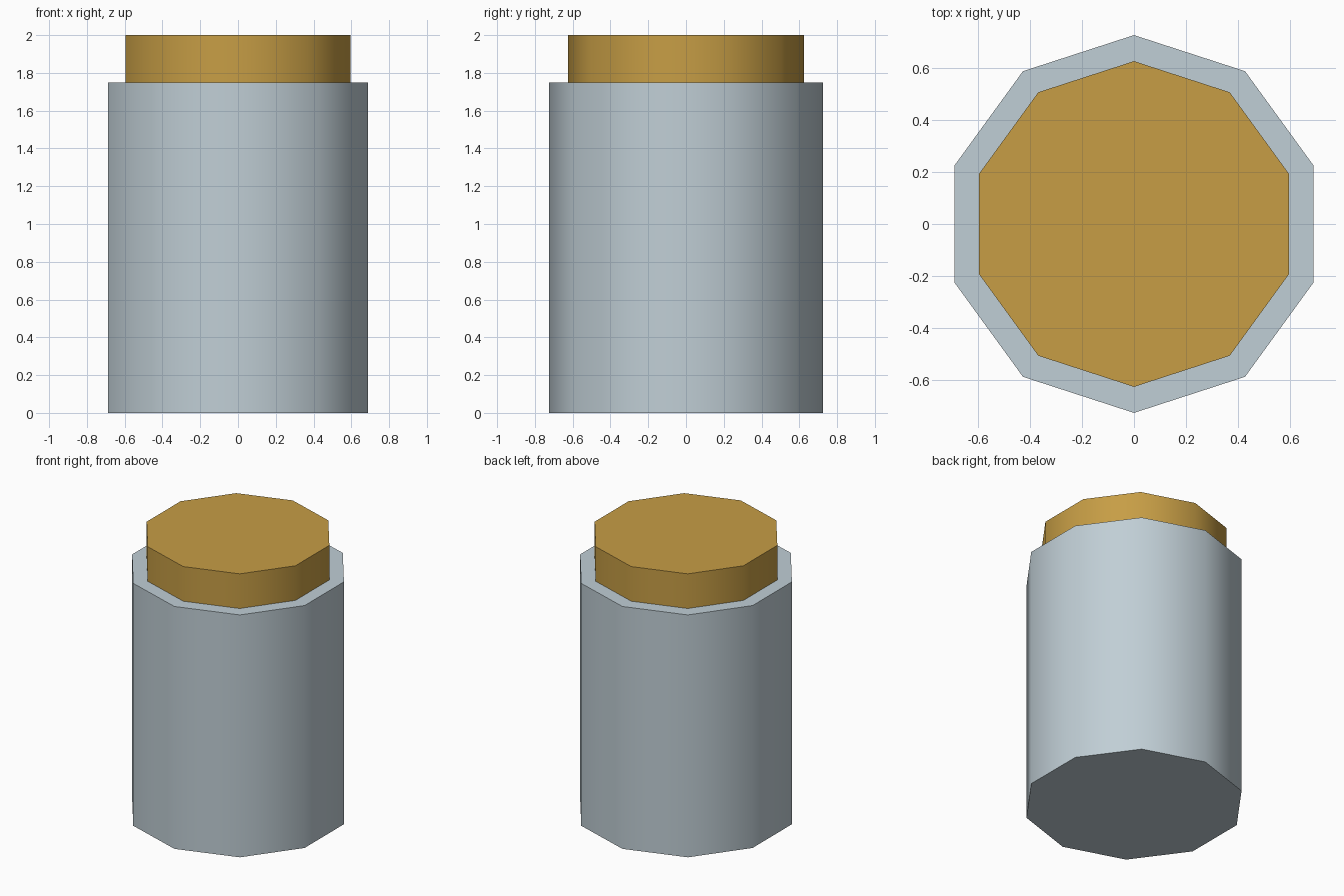
import bpy
import math

cube = bpy.data.objects.get("Cube")
if cube:
    bpy.data.objects.remove(cube, do_unlink=True)


def make_material(name, rgb):
    mat = bpy.data.materials.new(name)
    mat.use_nodes = True
    mat.diffuse_color = (*rgb, 1)
    mat.node_tree.nodes["Principled BSDF"].inputs["Base Color"].default_value = (*rgb, 1)
    return mat


def prism(name, radius, bottom, top, mat):
    """Ten-sided upright prism with smooth sides and sharp rims."""
    bpy.ops.mesh.primitive_cylinder_add(
        vertices=10, radius=radius, depth=top - bottom,
        location=(0, 0, (bottom + top) / 2))
    obj = bpy.context.object
    obj.name = name
    obj.data.materials.append(mat)
    bpy.ops.object.shade_smooth_by_angle(angle=math.radians(45))
    return obj


glass = make_material("pale blue grey", (0.53, 0.62, 0.67))
cork = make_material("golden tan", (0.57, 0.34, 0.06))

# Jar body and the narrower lid resting on it
prism("jar_body", 0.725, 0, 1.75, glass)
prism("lid", 0.625, 1.75, 2, cork)
